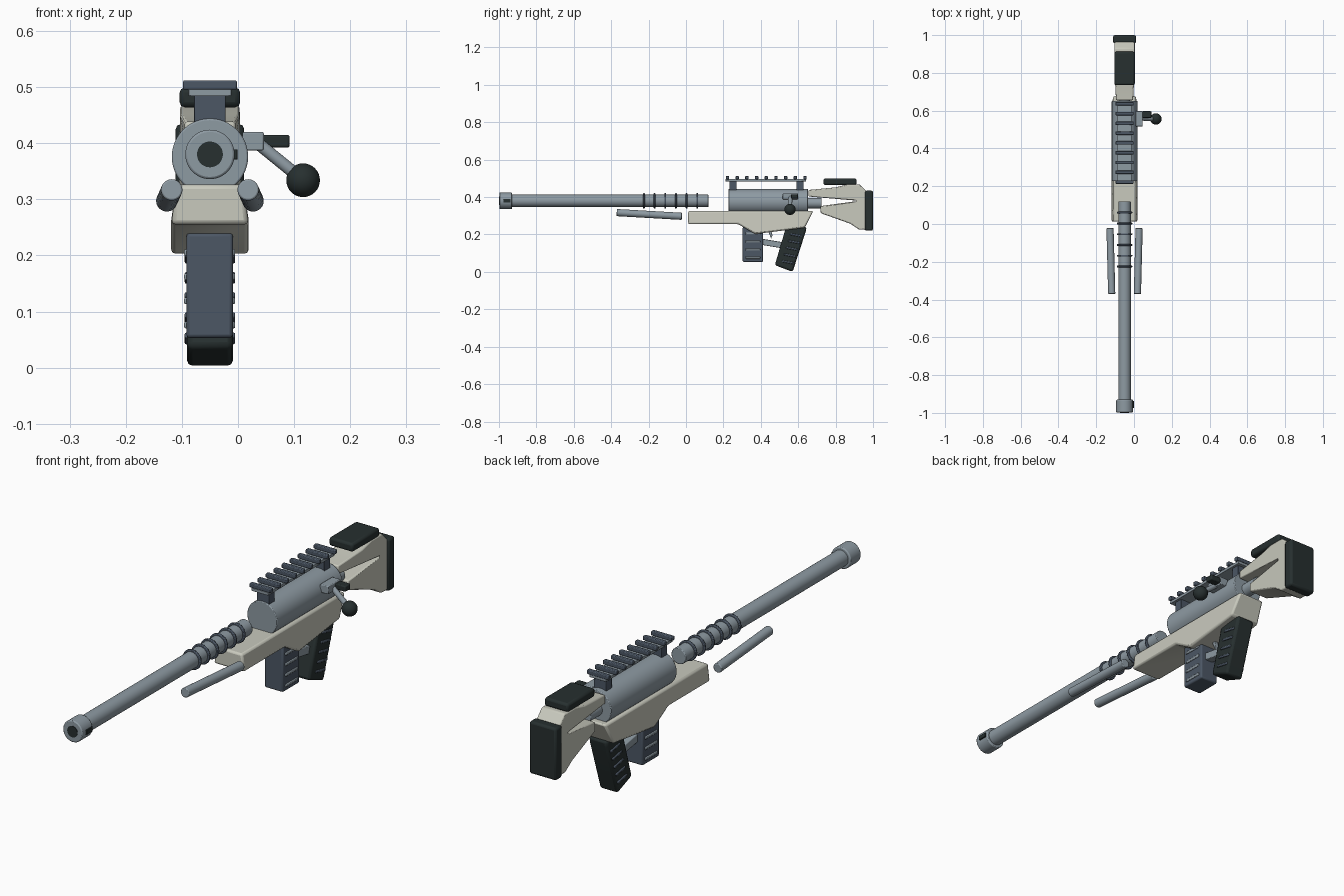
import bpy, bmesh, math
from mathutils import Vector

if "Cube" in bpy.data.objects:
    bpy.data.objects.remove(bpy.data.objects["Cube"])

AX, AZ = -0.05, 0.38  # bore axis


def material(name, rgb):
    m = bpy.data.materials.new(name)
    m.diffuse_color = (*rgb, 1)
    m.use_nodes = True
    m.node_tree.nodes["Principled BSDF"].inputs["Base Color"].default_value = m.diffuse_color
    return m


BEIGE = material("beige", (0.58, 0.585, 0.51))
STEEL = material("steel grey", (0.27, 0.325, 0.365))
SLATE = material("slate blue", (0.072, 0.095, 0.13))
DARK = material("dark rubber", (0.02, 0.029, 0.029))


def finish(name, bm, mat, bevel=0.0, segments=2):
    bmesh.ops.recalc_face_normals(bm, faces=bm.faces)
    me = bpy.data.meshes.new(name)
    bm.to_mesh(me)
    bm.free()
    me.materials.append(mat)
    ob = bpy.data.objects.new(name, me)
    bpy.context.collection.objects.link(ob)
    bpy.ops.object.select_all(action='DESELECT')
    ob.select_set(True)
    bpy.context.view_layer.objects.active = ob
    bpy.ops.object.shade_smooth_by_angle(angle=math.radians(35))
    if bevel:
        b = ob.modifiers.new("bevel", 'BEVEL')
        b.width, b.segments = bevel, segments
        b.limit_method = 'ANGLE'
    return ob


def prism(name, pts, half, mat, bevel=0.0, taper=None):
    """Side outline of (y, z) points extruded across x."""
    bm = bmesh.new()
    f = bm.faces.new([bm.verts.new((AX - half, y, z)) for y, z in pts])
    ext = bmesh.ops.extrude_face_region(bm, geom=[f])
    for v in ext['geom']:
        if isinstance(v, bmesh.types.BMVert):
            v.co.x = AX + half
    if taper:
        for v in bm.verts:
            v.co.x = AX + (v.co.x - AX) * taper(v.co)
    return finish(name, bm, mat, bevel)


def box(name, x, y, z, mat, bevel=0.0):
    """Box from (min, max) ranges."""
    bm = bmesh.new()
    bmesh.ops.create_cube(bm, size=1)
    for v in bm.verts:
        v.co = [r[0] if c < 0 else r[1] for c, r in zip(v.co, (x, y, z))]
    return finish(name, bm, mat, bevel)


def rod(name, a, b, r, mat, bevel=0.0, sides=32):
    a, b = Vector(a), Vector(b)
    bm = bmesh.new()
    bmesh.ops.create_cone(bm, cap_ends=True, segments=sides, radius1=r, radius2=r, depth=(b - a).length)
    rot = (b - a).to_track_quat('Z', 'Y')
    for v in bm.verts:
        v.co = rot @ v.co + (a + b) / 2
    return finish(name, bm, mat, bevel)


def lathe_rod(name, y0, y1, r, mat, bevel=0.0, z=AZ):
    return rod(name, (AX, y0, z), (AX, y1, z), r, mat, bevel, 48)


# Barrel, muzzle and cooling rings
lathe_rod("barrel", -0.95, 0.12, 0.033, STEEL, 0.003)
lathe_rod("muzzle_brake", -0.998, -0.93, 0.044, STEEL, 0.004)
lathe_rod("bore", -1.0, -0.99, 0.023, DARK)
box("muzzle_port", (-0.03, -0.001), (-0.975, -0.937), (0.371, 0.389), DARK, 0.001)
for i in range(6):
    lathe_rod(f"barrel_ring_{i}", -0.23 + i * 0.057, -0.22 + i * 0.057, 0.041, SLATE, 0.003)

# Receiver tube and rear plug
lathe_rod("receiver", 0.227, 0.652, 0.068, STEEL, 0.003, 0.376)
lathe_rod("receiver_plug", 0.64, 0.725, 0.028, STEEL, 0.002, 0.368)

# Top rail
for i, y in enumerate((0.232, 0.59)):
    box(f"rail_post_{i}", (-0.078, -0.022), (y, y + 0.038), (0.43, 0.486), SLATE, 0.002)
box("rail_plate", (-0.088, -0.012), (0.212, 0.642), (0.484, 0.496), STEEL, 0.001)
for i in range(9):
    y = 0.222 + i * 0.0518
    box(f"rail_rib_{i}", (-0.098, -0.002), (y - 0.009, y + 0.009), (0.495, 0.512), SLATE, 0.003)

# Lower body, narrower along its top edge
prism("lower_body",
      [(0.012, 0.255), (0.012, 0.326), (0.68, 0.326), (0.635, 0.236), (0.37, 0.202), (0.28, 0.255)],
      0.069, BEIGE, 0.008, lambda c: 0.87 if c.z > 0.3 else 1.0)

# Forked buttstock with pads
prism("buttstock",
      [(0.655, 0.438), (0.80, 0.452), (0.86, 0.467), (0.93, 0.467), (0.965, 0.43), (0.965, 0.225),
       (0.925, 0.226), (0.88, 0.257), (0.72, 0.314), (0.72, 0.352), (0.925, 0.38), (0.655, 0.403)],
      0.053, BEIGE, 0.005, lambda c: 0.85 if c.y < 0.75 else 1.0)
box("butt_pad", (-0.111, 0.011), (0.957, 1.0), (0.22, 0.434), DARK, 0.009)
box("cheek_pad", (-0.104, 0.004), (0.735, 0.912), (0.464, 0.499), DARK, 0.009)

# Magazine and its side ribs
box("magazine", (-0.092, -0.009), (0.303, 0.412), (0.053, 0.24), SLATE, 0.006)
for i in range(4):
    z = 0.076 + i * 0.043
    box(f"magazine_rib_{i}", (-0.096, -0.005), (0.318, 0.397), (z - 0.006, z + 0.006), STEEL, 0.003)

# Pistol grip and its slanted ribs
prism("grip", [(0.535, 0.24), (0.645, 0.24), (0.64, 0.215), (0.57, 0.0), (0.475, 0.036)],
      0.041, DARK, 0.01)
for i in range(5):
    z = 0.048 + i * 0.036
    y = 0.55 + (z - 0.06) * 0.31
    prism(f"grip_rib_{i}", [(y - 0.035, z + 0.005), (y + 0.028, z - 0.007), (y + 0.031, z + 0.003), (y - 0.032, z + 0.015)],
          0.045, SLATE, 0.003)

# Trigger and guard
prism("trigger_guard", [(0.40, 0.145), (0.40, 0.178), (0.54, 0.155), (0.54, 0.122)], 0.018, STEEL, 0.003)
prism("trigger", [(0.435, 0.23), (0.452, 0.23), (0.463, 0.195), (0.455, 0.178), (0.447, 0.198)],
      0.008, STEEL, 0.002)

# Bolt handle
box("bolt_bracket", (0.008, 0.046), (0.517, 0.598), (0.387, 0.42), STEEL, 0.003)
box("bolt_latch", (0.044, 0.092), (0.562, 0.597), (0.392, 0.415), DARK, 0.004)
rod("bolt_arm", (0.035, 0.558, 0.4), (0.115, 0.556, 0.335), 0.011, STEEL)
bm = bmesh.new()
bmesh.ops.create_uvsphere(bm, u_segments=32, v_segments=16, radius=0.03)
bmesh.ops.translate(bm, verts=bm.verts, vec=(0.116, 0.556, 0.334))
finish("bolt_knob", bm, DARK)

# Folded support legs, mirrored about the bore
for name, s in (("left", -1), ("right", 1)):
    rod(f"{name}_support_leg", (AX + s * 0.068, -0.37, 0.317), (AX + s * 0.077, -0.022, 0.297),
        0.019, STEEL, 0.003)
